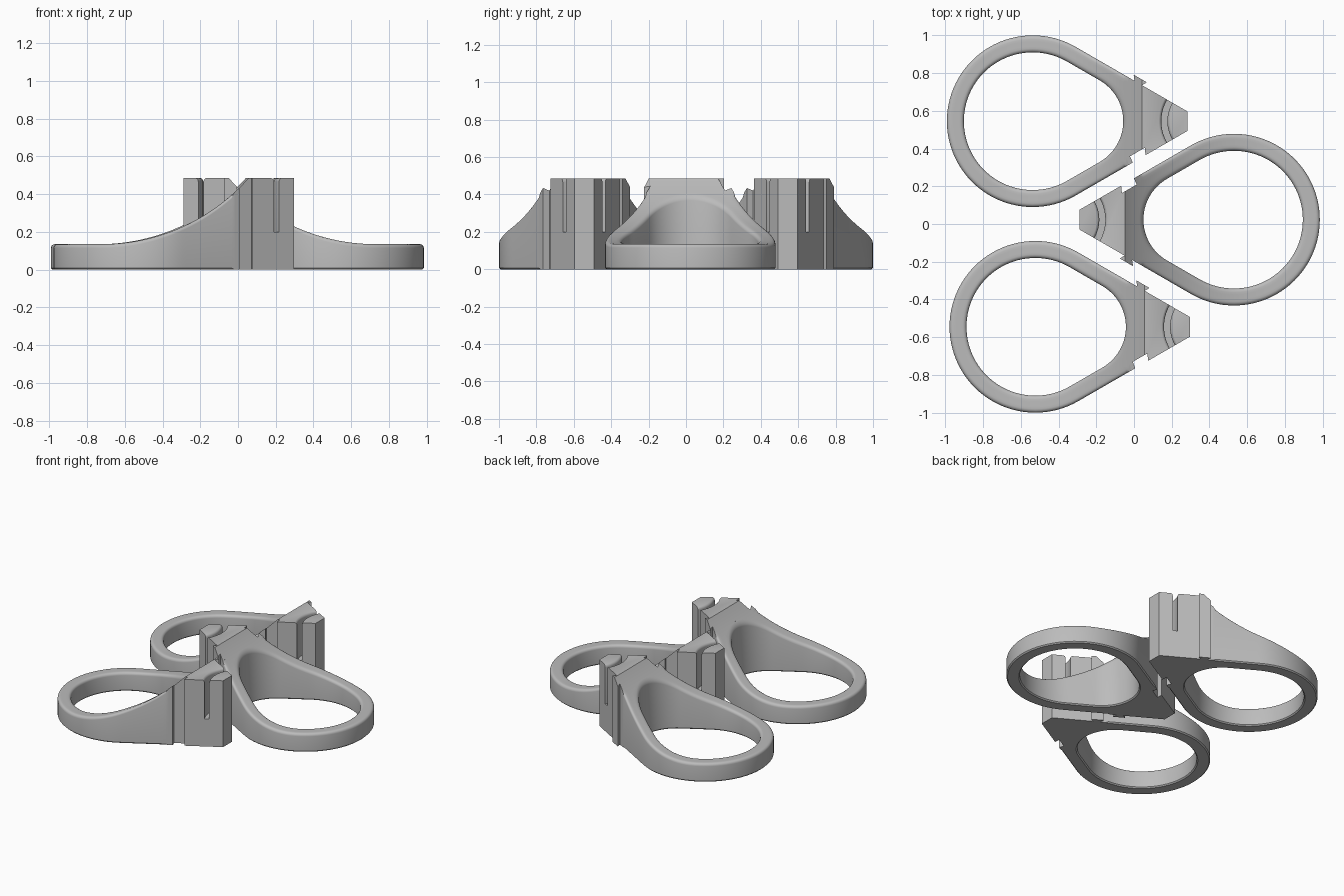
import bpy, bmesh, math
from mathutils import Vector

if "Cube" in bpy.data.objects:
    bpy.data.objects.remove(bpy.data.objects["Cube"])

R_OUT, R_IN = 0.455, 0.365      # finger ring radii
X_END, X_TIP = 0.505, 0.82      # where the head starts and ends
TOP = 0.485
C30, S30 = math.cos(math.pi / 6), 0.5

grey = bpy.data.materials.new("grey plastic")
grey.diffuse_color = (0.5, 0.5, 0.5, 1)
grey.use_nodes = True
grey.node_tree.nodes["Principled BSDF"].inputs["Base Color"].default_value = grey.diffuse_color


def top_z(x):
    """Sloped top: flat over the ring, sweeping up in an arc to the head."""
    d = min(max(x + 0.2, 0), 0.9)
    return 0.135 + 1.04 - math.sqrt(1.04 ** 2 - d * d)


def side(x, out=0.0):
    """Point on the straight upper flank at x, pushed outward."""
    y = (R_OUT - x * S30) / C30
    return Vector((x + out * S30, y + out * C30))


def make_object(name, mesh):
    ob = bpy.data.objects.new(name, mesh)
    bpy.context.collection.objects.link(ob)
    return ob


def to_mesh(bm, name):
    bmesh.ops.recalc_face_normals(bm, faces=bm.faces)
    if bm.calc_volume(signed=True) < 0:
        bmesh.ops.reverse_faces(bm, faces=bm.faces)
    me = bpy.data.meshes.new(name)
    bm.to_mesh(me)
    bm.free()
    me.materials.append(grey)
    return me


def volume(me):
    bm = bmesh.new()
    bm.from_mesh(me)
    v = bm.calc_volume()
    bm.free()
    return v


def prism(name, pts, vec):
    """Closed solid: both caps and the walls between them."""
    bm = bmesh.new()
    a = [bm.verts.new(p) for p in pts]
    b = [bm.verts.new(Vector(p) + Vector(vec)) for p in pts]
    bm.faces.new(a[::-1])
    bm.faces.new(b)
    for i in range(len(a)):
        j = (i + 1) % len(a)
        bm.faces.new((a[i], a[j], b[j], b[i]))
    return to_mesh(bm, name)


def loft(name, rows):
    """Closed grid: rows of matching closed sections."""
    bm = bmesh.new()
    vs = [[bm.verts.new(p) for p in r] for r in rows]
    n, m = len(vs), len(vs[0])
    for i in range(n):
        for j in range(m):
            a, b = vs[i], vs[(i + 1) % n]
            bm.faces.new((a[j], b[j], b[(j + 1) % m], a[(j + 1) % m]))
    bmesh.ops.remove_doubles(bm, verts=bm.verts, dist=1e-5)
    bmesh.ops.dissolve_degenerate(bm, edges=bm.edges, dist=1e-5)
    return to_mesh(bm, name)


def subtract(mesh, cutter_mesh):
    """Cut one solid from another, trying the next solver if the result is not sound."""
    base, cutter = make_object("blank", mesh), make_object("cutter", cutter_mesh)
    cutter.hide_render = True
    mod = base.modifiers.new("cut", "BOOLEAN")
    mod.operation, mod.object = "DIFFERENCE", cutter
    result = mesh
    for solver in ("EXACT", "MANIFOLD", "FLOAT"):
        mod.solver = solver
        bpy.context.view_layer.update()
        deps = bpy.context.evaluated_depsgraph_get()
        cut = bpy.data.meshes.new_from_object(base.evaluated_get(deps))
        if 0.5 < volume(cut) / volume(mesh) < 0.9999:
            result = cut
            break
    bpy.data.objects.remove(base)
    bpy.data.objects.remove(cutter)
    return result


def ring_stations():
    """Upper half, tip to back: outer point, outer normal, fillet, hole point, hole normal."""
    st = []
    corner = side(X_END)
    start = side(0.40)
    for i in range(17):                       # hole end nearest the head
        t = math.radians(60 * i / 16)
        n = Vector((math.cos(t), math.sin(t)))
        hole = Vector((0.23, 0)) + n * 0.25
        if i <= 9:
            st.append((Vector((X_END, corner.y * i / 9)), Vector((1, 0)), 0.0, hole, n))
        else:
            o = corner.lerp(start, (i - 9) / 7)
            st.append((o, Vector((S30, C30)), 0.02, hole, n))
    n = Vector((S30, C30))
    h0, h1, o1 = st[-1][3], n * R_IN, n * R_OUT
    for i in range(1, 8):                     # straight flank
        st.append((start.lerp(o1, i / 8), n, 0.02, h0.lerp(h1, i / 8), n))
    for i in range(33):                       # round back
        t = math.radians(60 + 120 * i / 32)
        n = Vector((math.cos(t), math.sin(t)))
        st.append((n * R_OUT, n, 0.02, n * R_IN, n))
    flip = lambda v: Vector((v.x, -v.y))
    low = [(flip(o), flip(a), f, flip(h), flip(b)) for o, a, f, h, b in st[1:-1]]
    return st + low[::-1]


def ring_section(o, on, f, h, hn):
    g, e = 0.02, 0.008
    e_out = e if f else 0.0
    put = lambda p, z: (p.x, p.y, z)
    sec = [put(o - on * e_out, 0), put(o, e_out)]
    arc = [math.pi / 2 * k / 4 for k in range(5)]
    for a in arc:
        p = o - on * f * (1 - math.cos(a))
        sec.append(put(p, top_z(p.x) - f * (1 - math.sin(a))))
    pa, pb = o - on * f, h + hn * g
    for k in (1, 2, 3):
        p = pa.lerp(pb, k / 4)
        sec.append(put(p, top_z(p.x)))
    for a in arc[::-1]:
        p = h + hn * g * (1 - math.cos(a))
        sec.append(put(p, top_z(p.x) - g * (1 - math.sin(a))))
    return sec + [put(h, e), put(h + hn * e, 0)]


ring_mesh = loft("finger_ring", [ring_section(*s) for s in ring_stations()])

# Head outline: wedge with a dovetail tongue on one flank and a socket on the other
upper = [side(X_END), side(0.54), side(0.522, 0.026), side(0.592, 0.026), side(0.58), side(X_TIP)]
lower = [side(X_TIP), side(0.598), side(0.612, -0.036), side(0.534, -0.036), side(0.53), side(X_END)]
outline = [(p.x, p.y, 0) for p in upper] + [(p.x, -p.y, 0) for p in lower]
blank = prism("clip_head", outline, (0, 0, TOP))

# Cutter that continues the sweeping top over the head
xs = [0.45 + 0.15 * i / 15 for i in range(16)]
slope = [(x, -0.5, top_z(x)) for x in xs] + [(0.60, -0.5, 0.7), (0.45, -0.5, 0.7)]
slope_cut = prism("slope_cutter", slope, (0, 1, 0))

# Curved slot around the wedge apex, with a flared rounded mouth
fr = 0.02
arc = [math.pi / 2 * k / 5 for k in range(6)]
z0 = TOP - fr + 0.001
prof = [(0.196, 0.2), (0.228, 0.2)]
prof += [(0.228 + fr * (1 - math.cos(a)), z0 + fr * math.sin(a)) for a in arc]
prof += [(0.248, 0.6), (0.176, 0.6)]
prof += [(0.196 - fr * (1 - math.cos(a)), z0 + fr * math.sin(a)) for a in arc[::-1]]
apex = R_OUT / S30
slot_rows = []
for i in range(72):
    t = 2 * math.pi * (i + 0.5) / 72
    slot_rows.append([(apex + r * math.cos(t), r * math.sin(t), z) for r, z in prof])
slot_cut = loft("slot_cutter", slot_rows)

head_mesh = subtract(subtract(blank, slope_cut), slot_cut)

# Three identical pieces nested together
parts = []
places = [(-0.537, 0.545, 0), (0.53, 0.023, math.pi), (-0.523, -0.545, 0)]
for i, (x, y, rot) in enumerate(places, 1):
    for name, mesh in (("finger_ring", ring_mesh), ("clip_head", head_mesh)):
        ob = make_object(f"{name}_{i}", mesh)
        ob.location = (x, y, 0)
        ob.rotation_euler.z = rot
        parts.append(ob)

bpy.ops.object.select_all(action="DESELECT")
for ob in parts[:2]:
    ob.select_set(True)
bpy.context.view_layer.objects.active = parts[0]
bpy.ops.object.shade_smooth_by_angle(angle=math.radians(35))
